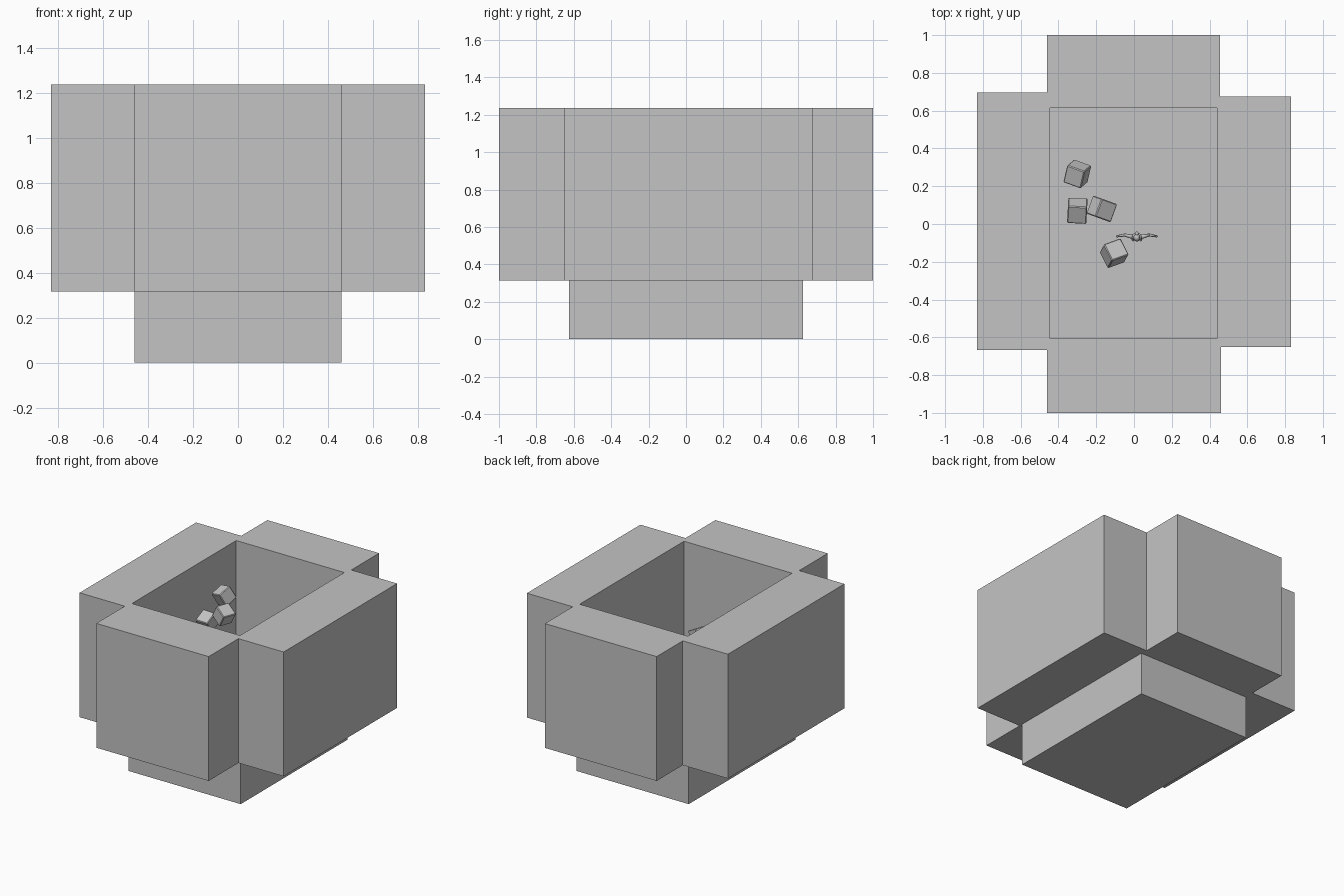
import bpy, bmesh
from math import radians
from mathutils import Vector, Matrix

if "Cube" in bpy.data.objects:
    bpy.data.objects.remove(bpy.data.objects["Cube"])

grey = bpy.data.materials.new("plain grey")
grey.diffuse_color = (0.55, 0.55, 0.55, 1)
grey.use_nodes = True
grey.node_tree.nodes["Principled BSDF"].inputs["Base Color"].default_value = grey.diffuse_color


def finish(name, bm, smooth=False):
    mesh = bpy.data.meshes.new(name)
    bm.to_mesh(mesh)
    bm.free()
    for p in mesh.polygons:
        p.use_smooth = smooth
    ob = bpy.data.objects.new(name, mesh)
    ob.data.materials.append(grey)
    bpy.context.collection.objects.link(ob)
    return ob


def block(name, lo, hi):
    """Axis-aligned box between two corners."""
    lo, hi = Vector(lo), Vector(hi)
    bm = bmesh.new()
    bmesh.ops.create_cube(bm, size=1)
    bmesh.ops.scale(bm, verts=bm.verts, vec=hi - lo)
    bmesh.ops.translate(bm, verts=bm.verts, vec=(lo + hi) / 2)
    return finish(name, bm)


def limb(bm, a, b, r1, r2):
    """Tapered eight-sided limb from a to b."""
    a, b = Vector(a), Vector(b)
    d = b - a
    m = Matrix.Translation((a + b) / 2) @ d.to_track_quat('Z', 'Y').to_matrix().to_4x4()
    bmesh.ops.create_cone(bm, cap_ends=True, segments=8, radius1=r1, radius2=r2,
                          depth=d.length, matrix=m)


def ball(bm, c, size):
    m = Matrix.Translation(c) @ Matrix.Diagonal((*size, 1))
    bmesh.ops.create_uvsphere(bm, u_segments=12, v_segments=8, radius=1, matrix=m)


# Thick walls and floor around the pit
Z0, Z1, FLOOR = 0.315, 1.235, 0.33
block("floor_block", (-0.46, -0.625, 0), (0.46, 0.625, FLOOR))
block("left_wall", (-0.83, -0.667, Z0), (-0.445, 0.695, Z1))
block("right_wall", (0.44, -0.652, Z0), (0.83, 0.675, Z1))
block("front_wall", (-0.46, -1.0, Z0), (0.46, -0.605, Z1))
block("back_wall", (-0.46, 0.615, Z0), (0.455, 1.0, Z1))

# Tumbling chamfered cubes
cubes = [((-0.30, 0.265, 1.00), (25, -15, -20)),
         ((-0.30, 0.07, 0.885), (28, 0, -3)),
         ((-0.17, 0.08, 0.965), (0, 30, -20)),
         ((-0.105, -0.155, 0.62), (-18, 22, 20))]
for i, (pos, rot) in enumerate(cubes):
    bm = bmesh.new()
    bmesh.ops.create_cube(bm, size=0.102)
    bmesh.ops.bevel(bm, geom=bm.edges[:], offset=0.005, segments=1, affect='EDGES')
    ob = finish(f"cube_{i + 1}", bm)
    ob.location = pos
    ob.rotation_euler = [radians(a) for a in rot]

# Small standing figure, arms held out
bm = bmesh.new()
ball(bm, (0, -0.004, 0.215), (0.018, 0.021, 0.025))      # head
ball(bm, (0, 0.016, 0.222), (0.010, 0.012, 0.012))       # hair bun
limb(bm, (0, 0, 0.175), (0, 0, 0.2), 0.009, 0.008)       # neck
ball(bm, (0, 0, 0.155), (0.033, 0.020, 0.032))           # chest
ball(bm, (0, 0, 0.115), (0.026, 0.019, 0.028))           # hips
for s in (-1, 1):
    limb(bm, (s * 0.024, 0, 0.175), (s * 0.066, 0.010, 0.160), 0.011, 0.008)
    limb(bm, (s * 0.064, 0.010, 0.161), (s * 0.098, 0.004, 0.142), 0.008, 0.006)
    ball(bm, (s * 0.103, 0.003, 0.139), (0.008, 0.006, 0.005))
    limb(bm, (s * 0.013, 0, 0.115), (s * 0.018, -0.002, 0.06), 0.015, 0.011)
    limb(bm, (s * 0.018, -0.002, 0.062), (s * 0.02, 0.004, 0.008), 0.011, 0.007)
    ball(bm, (s * 0.02, -0.006, 0.007), (0.008, 0.017, 0.007))
figure = finish("figure", bm, smooth=True)
figure.location = (0.015, -0.068, FLOOR)
